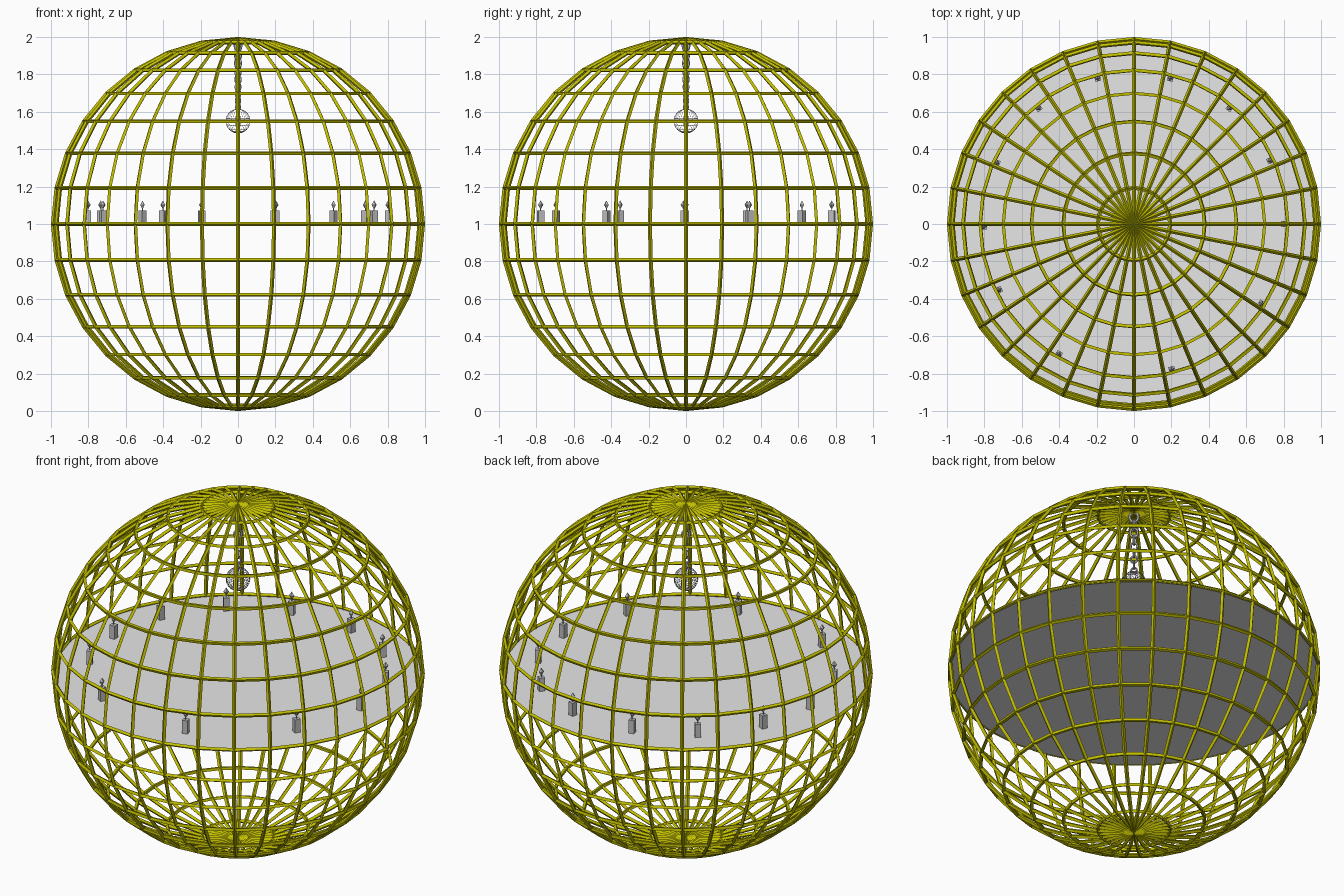
import bpy, bmesh, math
from mathutils import Matrix, Vector

cube = bpy.data.objects.get("Cube")
if cube:
    bpy.data.objects.remove(cube, do_unlink=True)


def material(name, rgb):
    m = bpy.data.materials.new(name)
    m.use_nodes = True
    m.diffuse_color = (*rgb, 1)
    m.node_tree.nodes["Principled BSDF"].inputs["Base Color"].default_value = (*rgb, 1)
    return m


GOLD = material("olive gold", (0.53, 0.51, 0.0))
PALE = material("light grey", (0.8, 0.8, 0.8))
GREY = material("mid grey", (0.52, 0.52, 0.52))


def finish(bm, name, mat):
    mesh = bpy.data.meshes.new(name)
    bm.to_mesh(mesh)
    bm.free()
    mesh.materials.append(mat)
    obj = bpy.data.objects.new(name, mesh)
    bpy.context.collection.objects.link(obj)
    return obj


def wire_sphere(name, radius, z, thickness, mat):
    bm = bmesh.new()
    bmesh.ops.create_uvsphere(bm, u_segments=32, v_segments=16, radius=radius,
                              matrix=Matrix.Translation((0, 0, z)))
    obj = finish(bm, name, mat)
    wire = obj.modifiers.new("Wire", "WIREFRAME")
    wire.thickness = thickness
    wire.offset = 0
    return obj


# Open spherical cage and the small hanging ball
wire_sphere("cage", 0.989, 1.0, 0.022, GOLD)
wire_sphere("hanging_ball", 0.065, 1.55, 0.0015, GREY)

# Floor disc across the equator
bm = bmesh.new()
bmesh.ops.create_circle(bm, cap_ends=True, segments=32, radius=0.995,
                        matrix=Matrix.Translation((0, 0, 0.993)))
finish(bm, "floor_disc", PALE)

# Ring of candles, each a square stick, a wick and a pointed flame
bm = bmesh.new()
for degrees in (0, 25, 50.5, 76, 104, 129.5, 156, 181, 206, 240, 284.6, 328):
    place = Matrix.Rotation(math.radians(degrees), 4, "Z") @ Matrix.Translation((0.803, 0, 0.993))
    for z, width, height in ((0.039, 0.032, 0.078), (0.084, 0.004, 0.014)):
        bmesh.ops.create_cube(bm, size=1, matrix=place @ Matrix.Translation((0, 0, z))
                              @ Matrix.Diagonal((width, width, height, 1)))
    for z, r1, r2 in ((0.098, 0.001, 0.015), (0.121, 0.015, 0)):
        bmesh.ops.create_cone(bm, cap_ends=False, segments=4, radius1=r1, radius2=r2,
                              depth=0.023, matrix=place @ Matrix.Translation((0, 0, z)))
finish(bm, "candles", GREY)


# Chain of alternating oval links, smaller towards the ball
def add_link(bm, z, half_width, half_height, tube, turn):
    spin = Matrix.Rotation(turn, 4, "Z")
    rings = []
    for i in range(12):
        a = math.tau * i / 12
        out = Vector((math.cos(a), 0, math.sin(a)))
        centre = Vector((half_width * out.x, 0, z + half_height * out.z))
        ring = []
        for j in range(6):
            b = math.tau * j / 6
            p = centre + tube * (out * math.cos(b) + Vector((0, math.sin(b), 0)))
            ring.append(bm.verts.new(spin @ p))
        rings.append(ring)
    for i in range(12):
        r, s = rings[i], rings[(i + 1) % 12]
        for j in range(6):
            k = (j + 1) % 6
            bm.faces.new((r[j], r[k], s[k], s[j]))


bm = bmesh.new()
z, size = 1.955, 1.0
while z > 1.62:
    turn = math.radians(45 if len(bm.verts) // 72 % 2 else 135)
    add_link(bm, z, 0.023 * size, 0.03 * size, 0.008 * size, turn)
    z -= 0.049 * size
    size *= 0.95
bmesh.ops.recalc_face_normals(bm, faces=bm.faces)
finish(bm, "chain", GREY)
